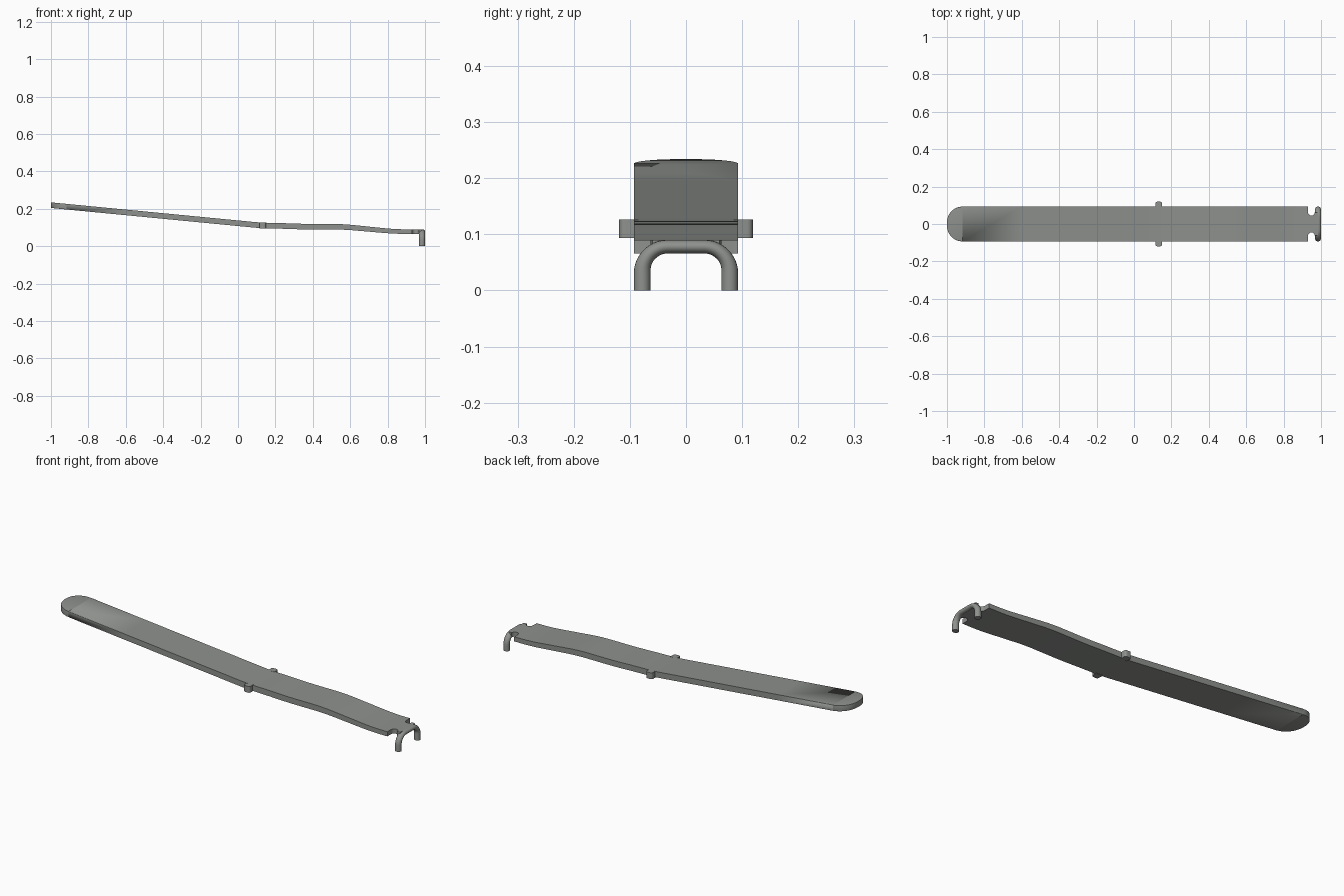
import bpy, bmesh, math

if "Cube" in bpy.data.objects:
    bpy.data.objects.remove(bpy.data.objects["Cube"])

grey = bpy.data.materials.new("metal grey")
grey.diffuse_color = (0.27, 0.285, 0.265, 1)
grey.use_nodes = True
grey.node_tree.nodes["Principled BSDF"].inputs["Base Color"].default_value = grey.diffuse_color

# Side profile: centre height of the strip along x
KEYS = [(-1.2, 0.2385), (0.13, 0.110), (0.22, 0.109), (0.35, 0.104), (0.56, 0.104),
        (0.70, 0.091), (0.84, 0.078), (1.2, 0.077)]


def linear(x):
    for (x0, z0), (x1, z1) in zip(KEYS, KEYS[1:]):
        if x <= x1:
            return z0 + (z1 - z0) * (x - x0) / (x1 - x0)
    return KEYS[-1][1]


def height(x):
    return sum(linear(x + d * 0.01) for d in range(-5, 6)) / 11


def thick(x):
    return 0.030 if x < 0.5 else 0.030 - 0.006 * min(1, (x - 0.5) / 0.4)


def finish(name, bm, angle=35):
    bmesh.ops.recalc_face_normals(bm, faces=bm.faces)
    me = bpy.data.meshes.new(name)
    bm.to_mesh(me)
    bm.free()
    me.materials.append(grey)
    ob = bpy.data.objects.new(name, me)
    bpy.context.collection.objects.link(ob)
    bpy.ops.object.select_all(action='DESELECT')
    ob.select_set(True)
    bpy.context.view_layer.objects.active = ob
    bpy.ops.object.shade_smooth_by_angle(angle=math.radians(angle))
    return ob


def loft(bm, rings):
    rings = [[bm.verts.new(p) for p in r] for r in rings]
    n = len(rings[0])
    for a, b in zip(rings, rings[1:]):
        for i in range(n):
            j = (i + 1) % n
            bm.faces.new((a[i], a[j], b[j], b[i]))
    bm.faces.new(rings[0])
    bm.faces.new(rings[-1])


# Lever strip: (x, half width) stations with round tip and notched neck
W, R = 0.093, 0.083
stations = []
for i in range(13):
    a = math.pi / 2 * i / 12
    stations.append((-1 + R - R * math.cos(a), W - R + R * math.sin(a)))
stations += [(x, W) for x in (-0.6, -0.3, 0.0)]
stations += [(0.04 + 0.03 * i, W) for i in range(29)]
stations.append((0.930, W))
for i in range(9):
    a = math.pi * i / 8
    stations.append((0.9485 - 0.018 * math.cos(a), 0.063 - 0.018 * math.sin(a)))
stations.append((0.984, 0.060))
bm = bmesh.new()
rings = []
for x, w in stations:
    z, t = height(x), thick(x) / 2
    rings.append([(x, -w, z - t), (x, w, z - t), (x, w, z + t), (x, -w, z + t)])
loft(bm, rings)
# Soften the rim of the round tip
rim = []
for e in bm.edges:
    a, b = (v.co for v in e.verts)
    if max(a.x, b.x) < -0.9 and abs(a.z - b.z) < 0.02:
        across = a.y * b.y < 0
        if (across and max(a.x, b.x) < -0.9999) or (not across and abs(a.x - b.x) > 1e-5):
            rim.append(e)
bmesh.ops.bevel(bm, geom=rim, offset=0.007, segments=3, profile=0.5,
                affect='EDGES', clamp_overlap=True)
finish("lever_strip", bm)

# Pivot pegs on both sides
bm = bmesh.new()
for s in (-1, 1):
    cube = bmesh.ops.create_cube(bm, size=1)["verts"]
    for v in cube:
        v.co = (0.1325 + v.co.x * 0.036, s * 0.102 + v.co.y * 0.034, 0.110 + v.co.z * 0.033)
ends = [e for e in bm.edges if abs(e.verts[0].co.z - e.verts[1].co.z) > 0.02
        and abs(e.verts[0].co.y) > 0.11]
bmesh.ops.bevel(bm, geom=ends, offset=0.010, segments=4, profile=0.5, affect='EDGES')
finish("pivot_pegs", bm)

# Hook: rounded U of wire pointing down
Y, Z, C = 0.078, 0.078, 0.045
path = [(-Y, 0.0, 0.0)]
path += [(-Y + C - C * math.cos(a), Z - C + C * math.sin(a), a)
         for a in (math.pi / 2 * i / 10 for i in range(11))]
path += [(-y, z, math.pi - a) for y, z, a in reversed(path)]
bm = bmesh.new()
rings = []
for y, z, a in path:
    r = 0.015 - 0.003 * math.sin(a)
    ring = []
    for k in range(20):
        t = 2 * math.pi * k / 20
        off = r * math.cos(t)
        ring.append((0.984 + 0.016 * math.sin(t),
                     y - off * math.cos(a), z + off * math.sin(a)))
    rings.append(ring)
loft(bm, rings)
finish("hook_wire", bm)
